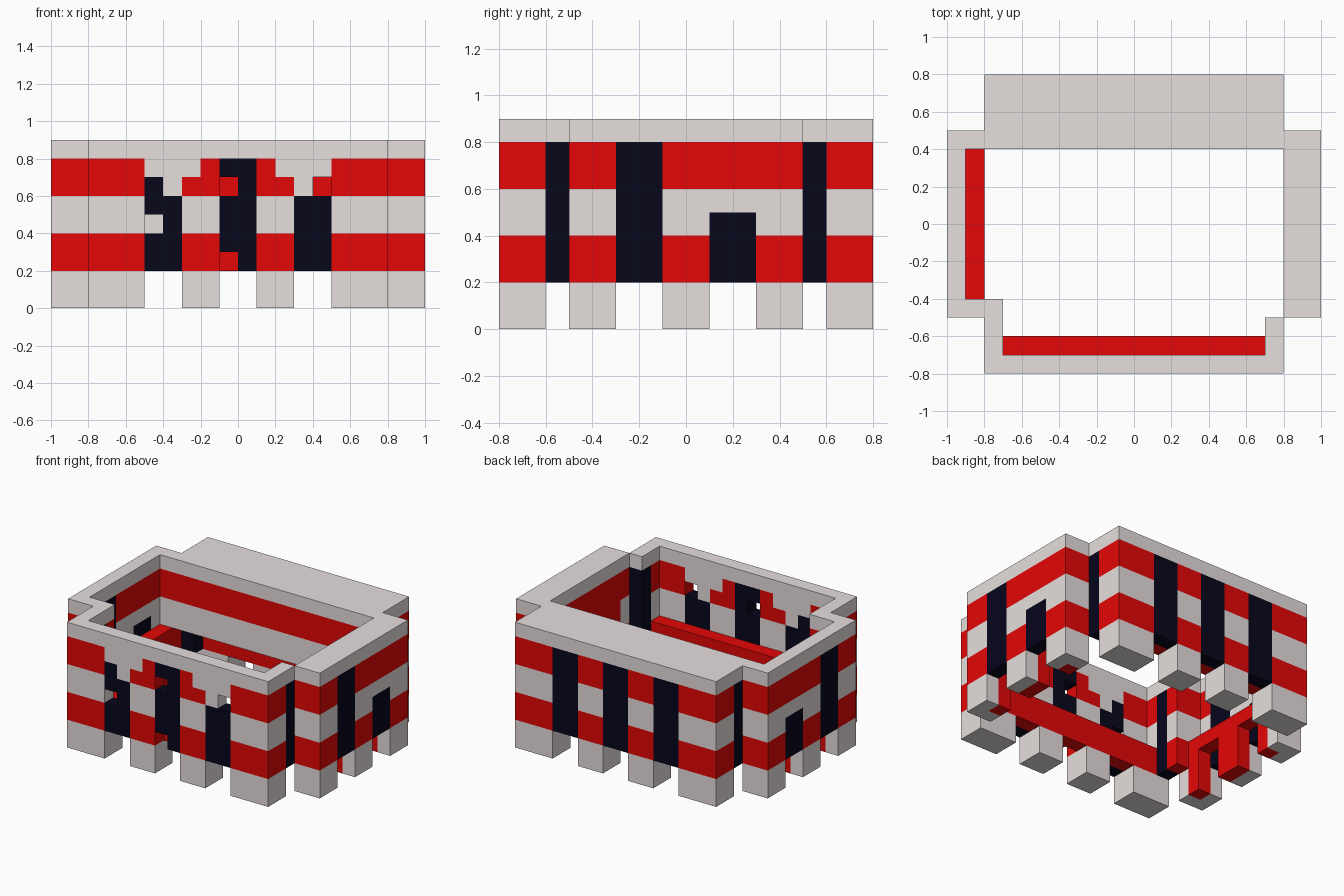
import bpy
import bmesh
from mathutils import Vector

cube = bpy.data.objects.get("Cube")
if cube:
    bpy.data.objects.remove(cube, do_unlink=True)

UNIT = 0.1  # edge of one building block


def make_material(name, rgb):
    mat = bpy.data.materials.new(name)
    mat.use_nodes = True
    colour = (*rgb, 1.0)
    mat.diffuse_color = colour
    node = next(n for n in mat.node_tree.nodes if n.type == 'BSDF_PRINCIPLED')
    node.inputs["Base Color"].default_value = colour
    node.inputs["Specular IOR Level"].default_value = 0.0
    return mat


PALETTE = [make_material("pale_stone", (0.79, 0.735, 0.725)),
           make_material("red_brick", (0.78, 0.002, 0.002)),
           make_material("dark_window", (0.002, 0.002, 0.012))]
STONE, RED, DARK = range(3)

# Broken front windows, top row first: G stone, R red, D dark, dot missing
FRONT = ["GGGRDDRGGG",
         "DGRR.DRRG.",
         "DDGGDDGGDD",
         ".DGGDDGGDD",
         "DDRRDDRRDD",
         "DDRR.DRRDD"]
LETTERS = {"G": STONE, "R": RED, "D": DARK, ".": None}

DOORS = (-5, -4, -1, 0, 3, 4)          # block columns between front and back legs
WING_GAPS = (-3, -2, 1, 2)             # block rows between wing legs
cells = {}                             # block position -> (part, colour)


def stripes(x, y, z):
    return RED if 2 <= z <= 3 or 6 <= z <= 7 else STONE


def red(x, y, z):
    return RED


def front_paint(x, y, z):
    if -5 <= x <= 4 and 2 <= z <= 7:
        return LETTERS[FRONT[7 - z][x + 5]]
    return stripes(x, y, z)


def back_paint(x, y, z):
    if 2 <= z <= 7:
        if y == 7 and x in DOORS:
            return DARK
        if y == 5 and x in (-8, 7):
            return DARK
    return stripes(x, y, z)


def corner_paint(x, y, z):
    return DARK if y == -6 and 2 <= z <= 7 else stripes(x, y, z)


def wing_paint(x, y, z):
    if y in (-3, -2) and 2 <= z <= 7 or y in (1, 2) and 2 <= z <= 4:
        return DARK
    return stripes(x, y, z)


def lining_paint(x, y, z):
    """Red lining, open below the low arches between the legs."""
    return None if y in WING_GAPS and z < 3 else RED


def add(part, xs, ys, zs, paint=stripes):
    """Fill a box of blocks; each range is start and end, end excluded."""
    for x in range(*xs):
        for y in range(*ys):
            for z in range(*zs):
                colour = paint(x, y, z)
                if colour is not None:
                    cells[x, y, z] = (part, colour)


# Main walls
add("front_wall", (-8, 8), (-8, -7), (2, 9), front_paint)
add("front_ledge", (-7, 7), (-7, -6), (2, 4), red)
add("right_corner_wall", (-8, -7), (-7, -4), (2, 9), corner_paint)
add("left_corner_wall", (7, 8), (-7, -5), (2, 9), corner_paint)

# Back: wall over the legs, recessed corner columns, overhanging upper storey
add("back_wall", (-8, 8), (6, 8), (2, 4), back_paint)
for x in (-8, 7):
    add("back_corner_columns", (x, x + 1), (5, 6), (2, 4), back_paint)
add("back_upper_storey", (-8, 8), (4, 8), (4, 9), back_paint)

# Side wings: outer wall, end walls and red inner lining
for side, outer, inner, top in (("right", -10, -9, 4), ("left", 9, 8, 8)):
    add(side + "_wing_wall", (outer, outer + 1), (-5, 5), (2, 9), wing_paint)
    for y in (-5, 4):
        add(side + "_wing_wall", (inner, inner + 1), (y, y + 1), (2, 9))
    add(side + "_wing_lining", (inner, inner + 1), (-4, 4), (0, top),
        lining_paint)
    for y in range(-5, 5):
        if y not in WING_GAPS:
            add(side + "_wing_legs", (outer, outer + 1), (y, y + 1), (0, 2))
    for y in (-5, 4):
        add(side + "_wing_legs", (inner, inner + 1), (y, y + 1), (0, 2))
add("left_wing_roof", (8, 9), (-4, 4), (8, 9))

# Front and back legs
for part, y in (("front_legs", -8), ("back_legs", 6)):
    for x in range(-8, 8):
        if x not in DOORS:
            add(part, (x, x + 1), (y, y + 2), (0, 2))


def build(part):
    """Make one mesh from the exposed faces of a part's blocks."""
    bm = bmesh.new()
    for pos, (owner, colour) in cells.items():
        if owner != part:
            continue
        centre = Vector(pos) + Vector((0.5, 0.5, 0.5))
        for axis in range(3):
            for sign in (-1, 1):
                normal = Vector((0, 0, 0))
                normal[axis] = sign
                if tuple(int(a + b) for a, b in zip(pos, normal)) in cells:
                    continue
                u = Vector((0, 0, 0))
                u[(axis + 1) % 3] = 0.5
                v = normal.cross(u)
                mid = centre + normal * 0.5
                ring = (mid - u - v, mid + u - v, mid + u + v, mid - u + v)
                face = bm.faces.new([bm.verts.new(p * UNIT) for p in ring])
                face.material_index = colour
    bmesh.ops.remove_doubles(bm, verts=bm.verts[:], dist=0.001)
    # Join flat neighbours of the same colour
    bmesh.ops.dissolve_limit(bm, angle_limit=0.01, verts=bm.verts[:],
                             edges=bm.edges[:], delimit={'MATERIAL'})
    mesh = bpy.data.meshes.new(part)
    bm.to_mesh(mesh)
    bm.free()
    for mat in PALETTE:
        mesh.materials.append(mat)
    bpy.context.collection.objects.link(bpy.data.objects.new(part, mesh))


for part_name in sorted({owner for owner, _ in cells.values()}):
    build(part_name)
